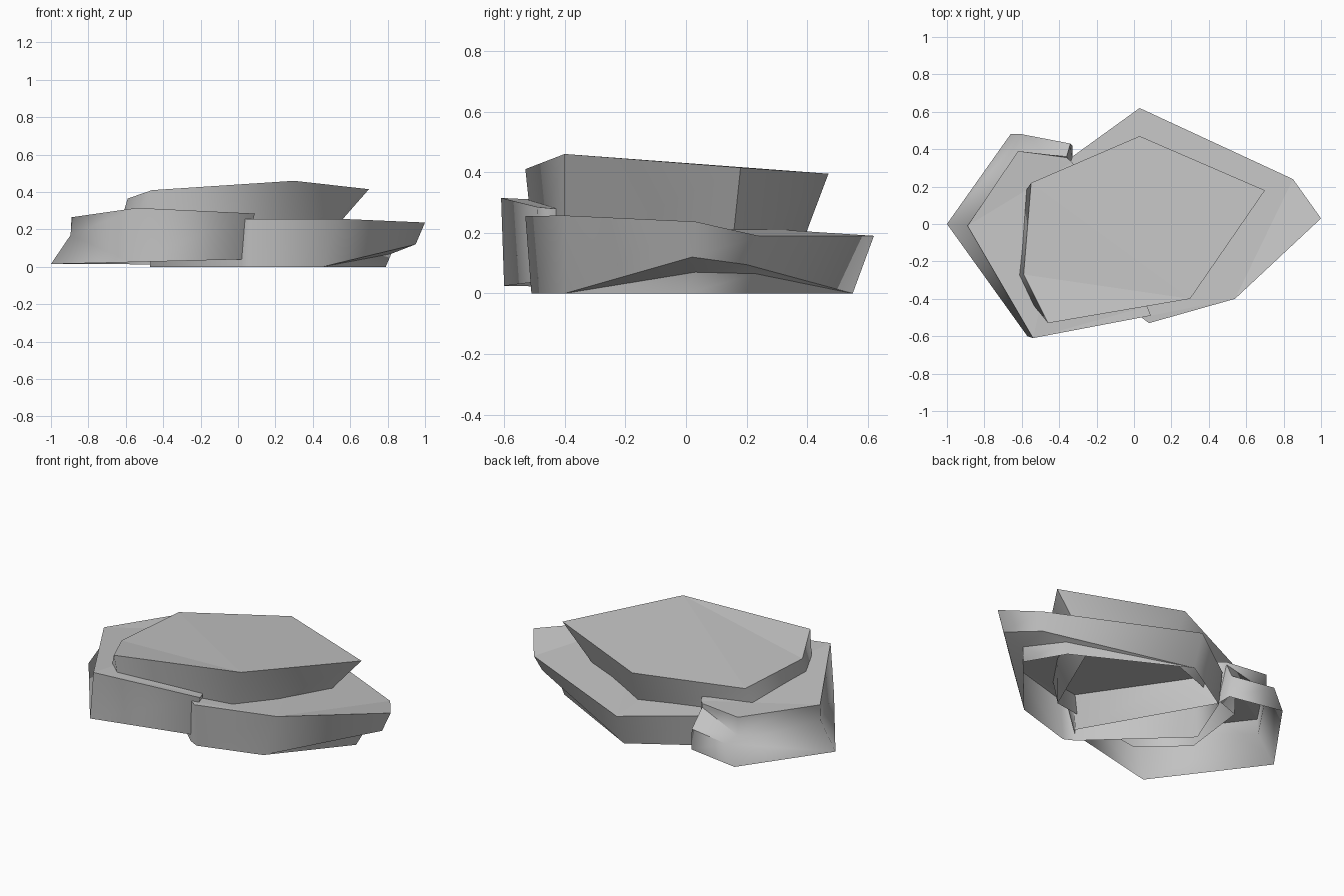
import bpy
import bmesh
import math


def make_material(name, colour):
    material = bpy.data.materials.new(name)
    material.use_nodes = True
    material.diffuse_color = colour
    shader = material.node_tree.nodes["Principled BSDF"]
    shader.inputs["Base Color"].default_value = colour
    return material


def signed_area(points):
    pairs = zip(points, points[1:] + points[:1])
    return sum(a[0] * b[1] - b[0] * a[1] for a, b in pairs)


def make_slab(name, columns, material):
    """Each column runs from foot to rim; shorter columns share their foot."""
    if signed_area([column[-1] for column in columns]) < 0:
        columns = columns[::-1]
    levels = max(len(column) for column in columns)
    bm = bmesh.new()
    grid = []
    column_of = {}
    for index, column in enumerate(columns):
        verts = [bm.verts.new(point) for point in column]
        column_of.update((vert, index) for vert in verts)
        grid.append([verts[0]] * (levels - len(verts)) + verts)

    # Side walls, collapsing quads to triangles where a column is shorter
    for left, right in zip(grid, grid[1:] + grid[:1]):
        for low in range(levels - 1):
            high = low + 1
            corners = [left[low], right[low], right[high], left[high]]
            corners = list(dict.fromkeys(corners))
            if len(corners) > 2:
                bm.faces.new(corners).smooth = True

    # Corners between walls stay soft, ledges are crisp
    bm.normal_update()
    for edge in bm.edges:
        first, second = edge.verts
        upright = column_of[first] == column_of[second]
        limit = math.radians(80 if upright else 35)
        edge.smooth = edge.calc_face_angle(0) < limit

    # Flat top with a crisp rim, underside left open
    cap = bm.faces.new([column[-1] for column in grid])
    for edge in cap.edges:
        edge.smooth = False
    bmesh.ops.triangulate(bm, faces=[cap])

    mesh = bpy.data.meshes.new(name)
    bm.to_mesh(mesh)
    bm.free()
    mesh.materials.append(material)
    slab = bpy.data.objects.new(name, mesh)
    bpy.context.collection.objects.link(slab)


default_cube = bpy.data.objects.get("Cube")
if default_cube:
    bpy.data.objects.remove(default_cube, do_unlink=True)

stone = make_material("stone_grey", (0.55, 0.55, 0.55, 1))

# Upper slab, resting sunk into the other two
upper_columns = [
    [(.05, .37, .13), (.03, .47, .395)],
    [(.45, .15, .13), (.7, .18, .415)],
    [(.21, -.4, .13), (.3, -.4, .46)],
    [(-.42, -.5, .13), (-.46, -.53, .41)],
    [(-.66, -.28, .13), (-.59, -.27, .365)],
    [(-.61, .13, .13), (-.55, .22, .36)],
]
make_slab("upper_slab", upper_columns, stone)

# Left slab, with an undercut ledge on its outer side
left_columns = [
    [(.02, -.48, 0), (.04, -.5, .255)],
    [(.08, -.51, 0), (.08, -.53, .255)],
    [(.45, -.4, 0), (.54, -.4, .257)],
    [(.79, 0, 0), (.82, .03, .07), (.95, .02, .12), (1, .03, .237)],
    [(.66, .22, 0), (.68, .23, .065), (.82, .2, .095), (.85, .24, .19)],
    [(.03, .55, 0), (.03, .62, .19)],
    [(-.33, .33, 0), (-.33, .36, .19)],
    [(-.47, -.02, 0), (-.45, -.02, .22)],
]
make_slab("left_slab", left_columns, stone)

# Right slab, with a chamfered step at its back end
right_columns = [
    [(.05, -.44, .04), (.07, -.44, .28)],
    [(.02, -.48, .04), (.09, -.49, .285)],
    [(-.57, -.6, .025), (-.54, -.61, .315)],
    [(-1, 0, .015), (-.895, -.01, .17), (-.89, -.01, .265)],
    [(-.66, .48, .015), (-.6, .48, .14), (-.62, .39, .16), (-.62, .39, .27)],
    [(-.33, .42, .01), (-.34, .43, .14), (-.36, .36, .25), (-.36, .355, .27)],
    [(-.33, .32, .01), (-.33, .33, .27)],
]
make_slab("right_slab", right_columns, stone)
